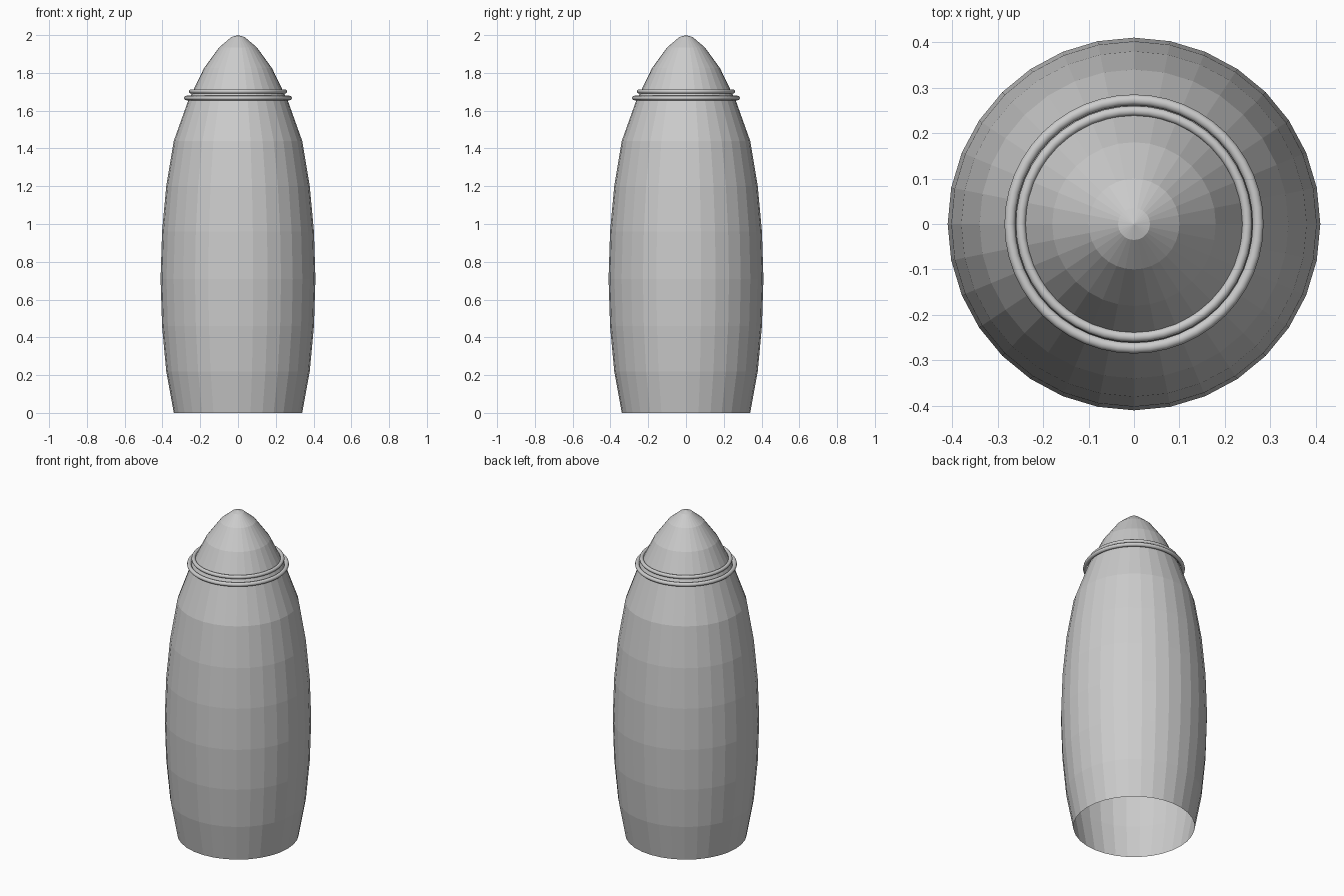
import bpy, bmesh, math

if "Cube" in bpy.data.objects:
    bpy.data.objects.remove(bpy.data.objects["Cube"])

SIDES = 32


def lathe(name, profile, sides):
    """Revolve (radius, z) points around z; a zero radius becomes a pole."""
    bm = bmesh.new()
    rings = []
    for r, z in profile:
        n = sides if r > 0 else 1
        rings.append([bm.verts.new((r * math.cos(2 * math.pi * i / sides),
                                    r * math.sin(2 * math.pi * i / sides), z))
                      for i in range(n)])
    for a, b in zip(rings, rings[1:]):
        for i in range(sides):
            j = (i + 1) % sides
            if len(b) == 1:
                bm.faces.new((a[i], a[j], b[0]))
            else:
                bm.faces.new((a[i], a[j], b[j], b[i]))
    mesh = bpy.data.meshes.new(name)
    bm.to_mesh(mesh)
    bm.free()
    ob = bpy.data.objects.new(name, mesh)
    bpy.context.collection.objects.link(ob)
    return ob


def ring(name, major, minor, z):
    bpy.ops.mesh.primitive_torus_add(major_radius=major, minor_radius=minor,
                                     major_segments=48, minor_segments=12,
                                     location=(0, 0, z))
    ob = bpy.context.object
    ob.name = name
    bpy.ops.object.shade_smooth()
    return ob


# Flat-faceted hollow shell, open at the bottom
lathe("shell_body", [(0.34, 0), (0.38, 0.22), (0.402, 0.46), (0.41, 0.71),
                     (0.402, 0.96), (0.38, 1.20), (0.34, 1.44), (0.265, 1.65),
                     (0.18, 1.825), (0.10, 1.935), (0.035, 1.99), (0, 2.0)], SIDES)

# Two bands below the nose
ring("lower_band", 0.273, 0.012, 1.667)
ring("upper_band", 0.249, 0.011, 1.702)
